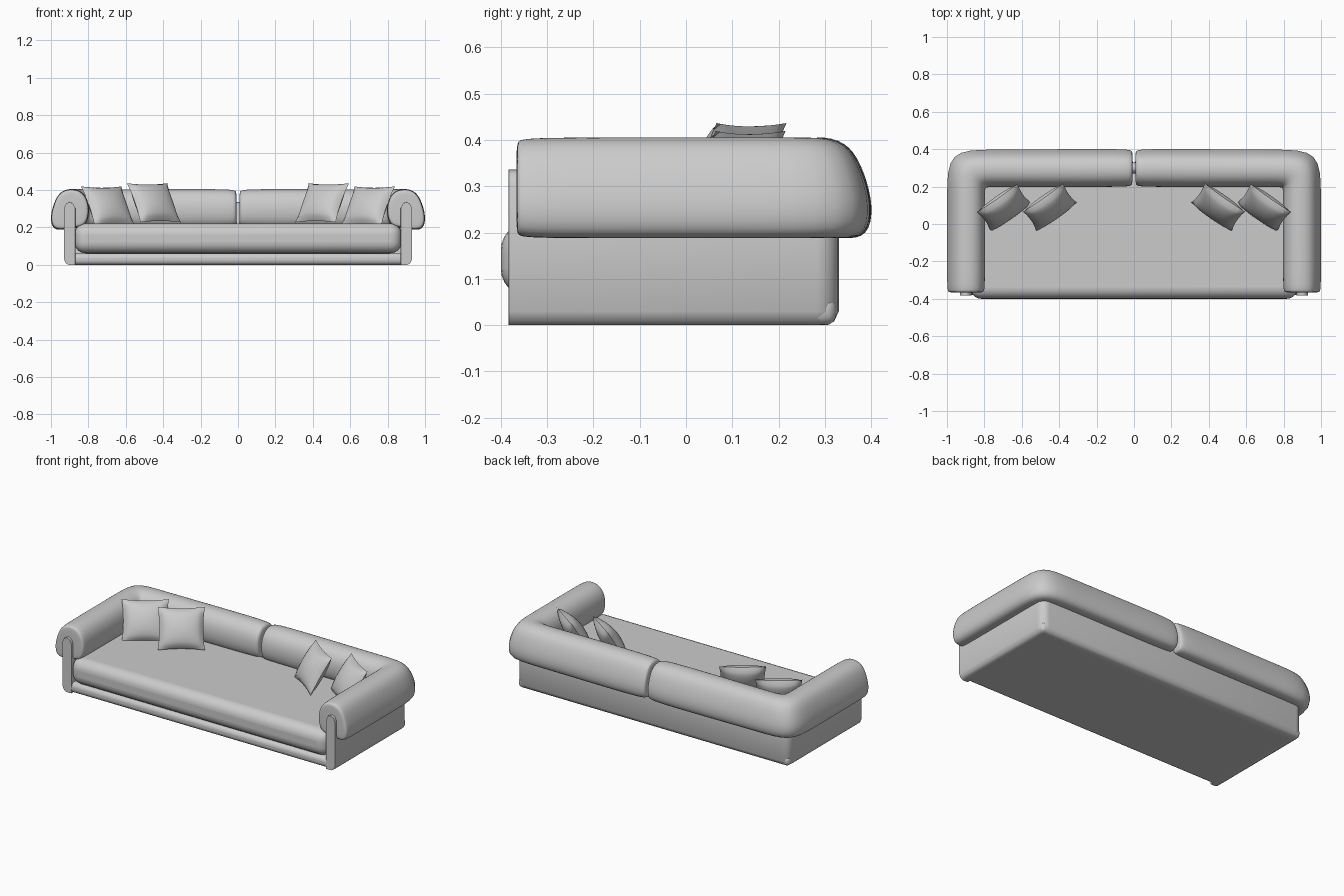
import bpy, bmesh
from math import radians, sqrt, sin, cos, pi
from mathutils import Vector, Matrix

if "Cube" in bpy.data.objects:
    bpy.data.objects.remove(bpy.data.objects["Cube"])


def add_object(name, bm, mirror=False, subsurf=0, bevel=None, angle=180):
    bmesh.ops.recalc_face_normals(bm, faces=bm.faces)
    mesh = bpy.data.meshes.new(name)
    bm.to_mesh(mesh)
    bm.free()
    ob = bpy.data.objects.new(name, mesh)
    bpy.context.collection.objects.link(ob)
    for o in bpy.context.selected_objects:
        o.select_set(False)
    ob.select_set(True)
    bpy.context.view_layer.objects.active = ob
    if angle < 180:
        bpy.ops.object.shade_smooth_by_angle(angle=radians(angle))
    else:
        bpy.ops.object.shade_smooth()
    if bevel:
        m = ob.modifiers.new("bevel", 'BEVEL')
        m.width, m.segments = bevel
        m.limit_method = 'ANGLE'
        m.angle_limit = radians(50)
    if mirror:
        ob.modifiers.new("mirror", 'MIRROR').use_mirror_merge = False
    if subsurf:
        m = ob.modifiers.new("subsurf", 'SUBSURF')
        m.levels = m.render_levels = subsurf
    return ob


def sweep(path, profile, corner=1.0):
    """Sweep a closed (outward, z) profile along (x, y, scale) points."""
    bm = bmesh.new()
    pts = [Vector(p[:2]) for p in path]
    zc = sum(z for _, z in profile) / len(profile)
    rings = []
    for i, p in enumerate(pts):
        segs = [(pts[j + 1] - pts[j]).normalized()
                for j in (i - 1, i) if 0 <= j < len(pts) - 1]
        normals = [Vector((d.y, -d.x)) for d in segs]
        a, b = normals[0], normals[-1]
        miter = (a + b) / (1 + a.dot(b))
        k = corner if a.dot(b) < 0.9 else 1.0
        s = path[i][2]
        ring = []
        for n, z in profile:
            q = p + miter * (n * s * (k if n > 0 else 1))
            ring.append(bm.verts.new((q.x, q.y, zc + (z - zc) * s)))
        rings.append(ring)
    for r0, r1 in zip(rings, rings[1:]):
        for j in range(len(r0)):
            bm.faces.new((r0[j - 1], r0[j], r1[j], r1[j - 1]))
    bm.faces.new(rings[0])
    bm.faces.new(rings[-1])
    return bm


def box(lo, hi):
    bm = bmesh.new()
    lo, hi = Vector(lo), Vector(hi)
    bmesh.ops.create_cube(bm, size=1, matrix=Matrix.Translation((lo + hi) / 2)
                          @ Matrix.Diagonal((*(hi - lo), 1)))
    return bm


# base slab whose front edge shows below the seat
add_object("base_slab", box((-0.925, -0.38, 0), (0.925, 0.325, 0.062)),
           bevel=(0.025, 4), angle=40)

# upright shell running around both sides and the back
arc = [(0.88 + 0.02 * cos(t * pi / 8), 0.28 + 0.02 * sin(t * pi / 8), 1) for t in range(5)]
half = [(0.9, -0.383, 1)] + arc
shell_path = half + [(-x, y, s) for x, y, s in reversed(half)]
shell_profile = [(-0.03, 0), (0.005, 0), (0.02, 0.008), (0.03, 0.03), (0.03, 0.305),
                 (0.018, 0.328), (0, 0.336), (-0.018, 0.328), (-0.03, 0.305)]
add_object("shell_wall", sweep(shell_path, shell_profile), bevel=(0.012, 3), angle=50)

# seat cushion
add_object("seat_cushion", box((-0.875, -0.4, 0.062), (0.875, 0.28, 0.222)),
           bevel=(0.06, 6), angle=50)

# padded rolls draped over the shell, each covering an arm and half the back
roll_profile = [(0.04, 0.185), (0.093, 0.19), (0.105, 0.255), (0.085, 0.33), (0.055, 0.39),
                (0.0, 0.41), (-0.06, 0.40), (-0.1, 0.35), (-0.107, 0.27), (-0.085, 0.205),
                (-0.03, 0.20)]
roll_path = [(0.9, -0.367, 0.86), (0.9, -0.362, 0.95), (0.9, -0.33, 1), (0.9, -0.1, 1),
             (0.9, 0.17, 1), (0.9, 0.3, 1), (0.77, 0.3, 0.98), (0.4, 0.3, 1),
             (0.06, 0.302, 1), (0.015, 0.3, 0.94), (0.006, 0.3, 0.85)]
add_object("back_and_arm_rolls", sweep(roll_path, roll_profile, 0.96), mirror=True, subsurf=2)


# scatter pillows, leaning back and turned inwards
def pillow(name, centre, lean=-31, turn=35, w=0.132, h=0.122, t=0.052, n=14):
    bm = bmesh.new()
    bmesh.ops.create_grid(bm, x_segments=n, y_segments=n, size=1)
    back = bmesh.ops.duplicate(bm, geom=bm.verts[:] + bm.edges[:] + bm.faces[:])["geom"]
    back_verts = {g for g in back if isinstance(g, bmesh.types.BMVert)}
    xf = (Matrix.Translation(centre) @ Matrix.Rotation(radians(turn), 4, 'Z')
          @ Matrix.Rotation(radians(lean), 4, 'X'))
    for v in bm.verts:
        u, q = v.co.x, v.co.y
        fat = t * sqrt(max(0, (1 - u * u) * (1 - q * q)))
        v.co = xf @ Vector((w * u * (1 - 0.07 * (1 - q * q)),
                            fat if v in back_verts else -fat,
                            h * q * (1 - 0.07 * (1 - u * u))))
    bmesh.ops.remove_doubles(bm, verts=bm.verts, dist=0.0005)
    add_object(name, bm, mirror=True, angle=60)


pillow("inner_pillows", (-0.45, 0.09, 0.332))
pillow("outer_pillows", (-0.695, 0.088, 0.315))
